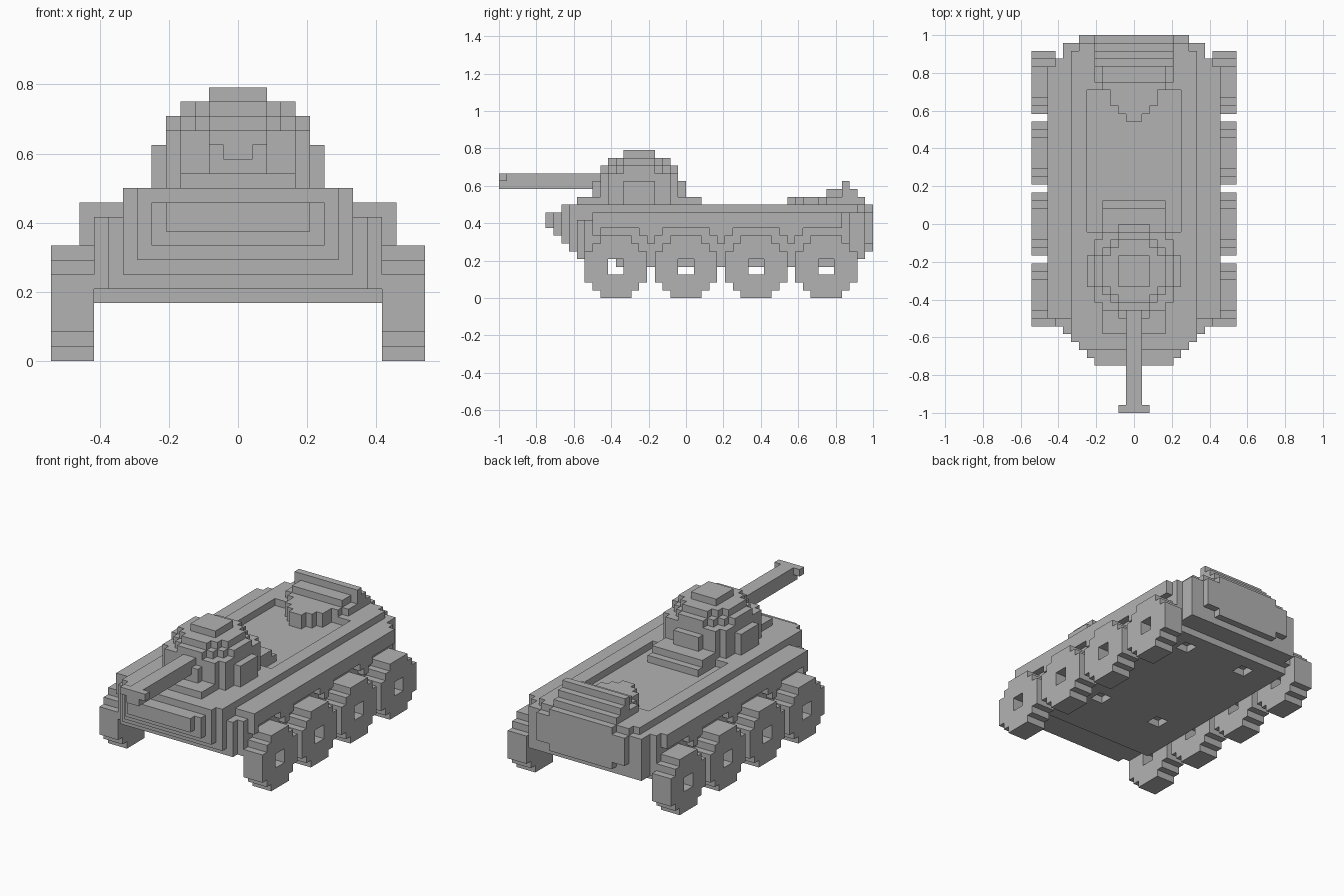
import bpy, bmesh
from math import radians
from mathutils import Vector

cube = bpy.data.objects.get("Cube")
if cube:
    bpy.data.objects.remove(cube, do_unlink=True)

UNIT = 2 / 48  # edge of one block

grey = bpy.data.materials.new("plain grey")
grey.use_nodes = True
tone = (0.45, 0.45, 0.45, 1)
grey.diffuse_color = tone
grey.node_tree.nodes["Principled BSDF"].inputs["Base Color"].default_value = tone


def fill(x, y, z):
    """All unit cells within three ranges."""
    return {(i, j, k) for i in range(*x) for j in range(*y) for k in range(*z)}


def wide(half, y, z):
    """Cells of a box centred on x = 0."""
    return fill((-half, half), y, z)


def block_part(name, cells):
    """Mesh the outer skin of a set of unit cells."""
    bm = bmesh.new()
    corners = {}

    def vert(p):
        key = tuple(round(c) for c in p)
        if key not in corners:
            corners[key] = bm.verts.new(Vector(key) * UNIT)
        return corners[key]

    for cell in sorted(cells):
        base = Vector(cell)
        for axis in range(3):
            for side in (0, 1):
                near = list(cell)
                near[axis] += 2 * side - 1
                if tuple(near) in cells:
                    continue
                a, b, c = Vector(), Vector(), Vector()
                a[axis] = side
                b[(axis + 1) % 3] = 1
                c[(axis + 2) % 3] = 1
                loop = [base + a, base + a + b, base + a + b + c, base + a + c]
                if not side:
                    loop.reverse()
                bm.faces.new([vert(p) for p in loop])
    bmesh.ops.dissolve_limit(bm, angle_limit=radians(1), verts=bm.verts, edges=bm.edges)
    mesh = bpy.data.meshes.new(name)
    bm.to_mesh(mesh)
    bm.free()
    mesh.materials.append(grey)
    obj = bpy.data.objects.new(name, mesh)
    bpy.context.scene.collection.objects.link(obj)
    return obj


# Hull: main body, floor and deck
hull = wide(10, (-13, 21), (5, 11)) - wide(10, (-13, -12), (10, 11))
hull |= wide(10, (-9, 20), (4, 5))
hull |= wide(8, (-15, 22), (11, 12))
# Stepped bow, each slice narrower and higher
hull |= wide(9, (-14, -12), (5, 10))
for step in range(4):
    top = 12 if step < 2 else 11
    hull |= wide(8 - step, (-15 - step, -12), (6 + step, top))
# Stepped stern
hull |= wide(9, (21, 23), (5, 11)) | wide(7, (21, 23), (11, 12))
hull |= wide(7, (23, 24), (7, 11)) | wide(5, (23, 24), (6, 12))
# Sunken rear deck and floor pits
hull -= wide(6, (-1, 17), (11, 12)) - wide(4, (-1, 3), (11, 12))
for y in (-2, 16):
    for x in (-6, 4):
        hull -= fill((x, x + 2), (y, y + 2), (4, 5))
block_part("hull", hull)

# Raised engine cover with a pointed front and an upright plate
cover = wide(5, (18, 23), (12, 13)) | wide(4, (17, 18), (11, 13))
for half, y in ((1, 13), (2, 14), (3, 15)):
    cover |= wide(half, (y, 18), (11, 13))
cover |= wide(4, (18, 20), (13, 14)) | wide(5, (20, 22), (13, 14))
cover |= wide(5, (20, 21), (14, 15))
block_part("engine_cover", cover)

# Wheels and fenders on both sides
AXLES = (-9, 0, 9, 18)
for side, label in ((1, "left"), (-1, "right")):
    def span(a, b):
        return (a, b) if side > 0 else (-b, -a)

    fender = fill(span(8, 11), (-12, 20), (9, 11))
    for number, y in enumerate(AXLES):
        wheel = set()
        for half, rise in ((2, 4), (3, 3), (4, 2)):
            wheel |= fill(span(10, 13), (y - half, y + half), (4 - rise, 4 + rise))
        wheel -= fill(span(10, 13), (y - 1, y + 1), (3, 5))
        block_part(f"{label}_wheel_{number + 1}", wheel)
        # Pointed skirt between neighbouring wheels
        if y < AXLES[-1]:
            fender |= fill(span(10, 11), (y + 3, y + 6), (8, 9))
            fender |= fill(span(10, 11), (y + 4, y + 5), (7, 8))
    fender |= fill(span(10, 11), (-12, -11), (8, 9))
    block_part(f"{label}_fender", fender)

# Plinth under the turret
block_part("turret_plinth", wide(4, (-14, 2), (12, 13)))


def ring(a, b, z):
    """Cross-shaped layer about the turret axis."""
    mid = -6
    return wide(a, (mid - b, mid + b), z) | wide(b, (mid - a, mid + a), z)


# Domed turret in shrinking layers
turret = ring(6, 2, (12, 15)) | ring(5, 4, (12, 16))
turret |= ring(5, 2, (16, 17)) | ring(4, 3, (16, 17))
turret |= ring(4, 2, (17, 18)) | ring(3, 3, (17, 18)) | ring(2, 2, (18, 19))
block_part("turret", turret)

# Gun with a widened muzzle
block_part("gun", wide(1, (-24, -10), (14, 16)) | wide(2, (-24, -23), (15, 16)))
